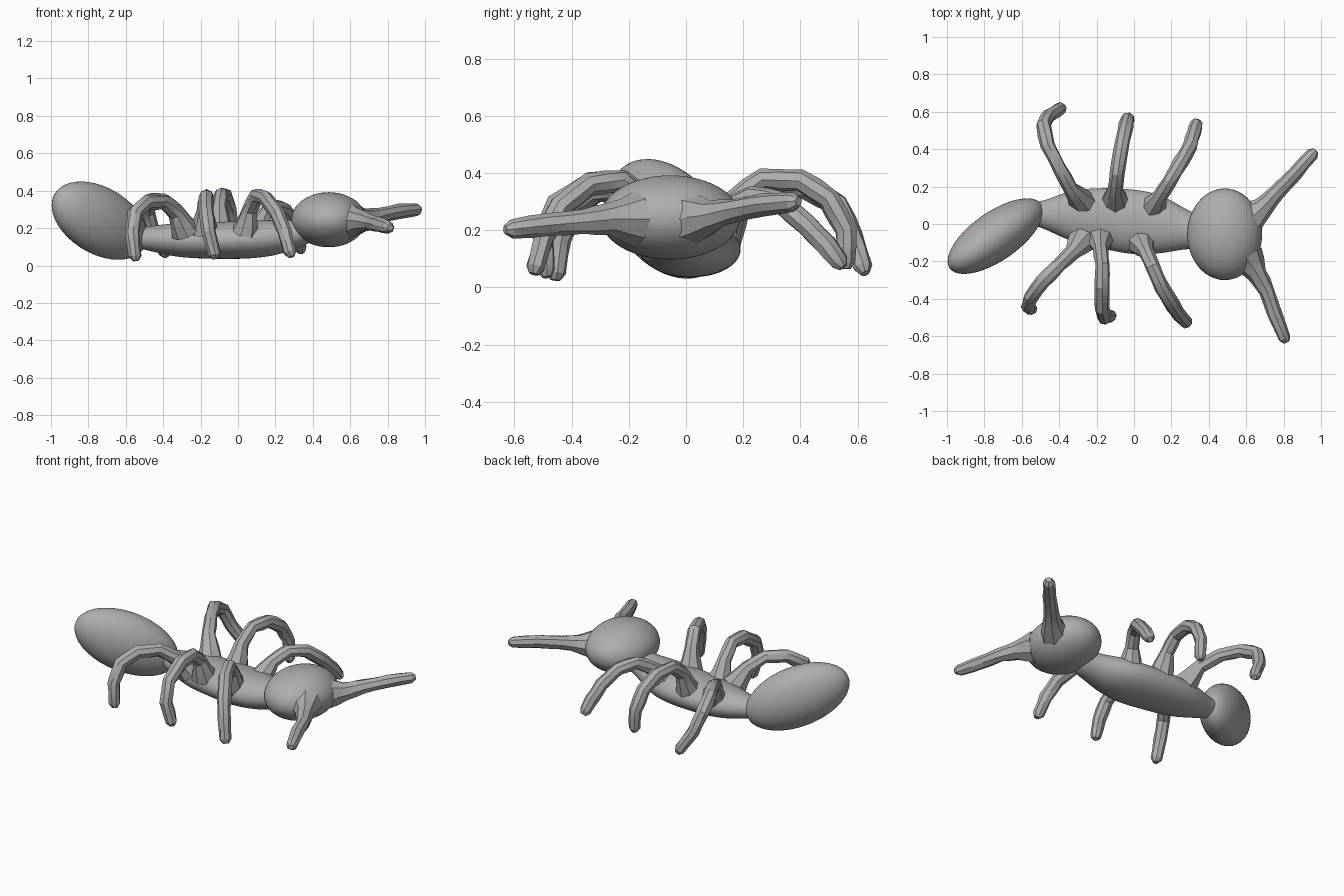
import bpy, bmesh, math, random
from mathutils import Vector

random.seed(4)
if "Cube" in bpy.data.objects:
    bpy.data.objects.remove(bpy.data.objects["Cube"], do_unlink=True)

# One plain clay grey for the whole insect
grey = bpy.data.materials.new("clay_grey")
grey.use_nodes = True
colour = (0.42, 0.42, 0.42, 1)
grey.diffuse_color = colour
grey.node_tree.nodes["Principled BSDF"].inputs["Base Color"].default_value = colour


def finish(obj, angle):
    obj.data.materials.append(grey)
    bpy.ops.object.select_all(action="DESELECT")
    obj.select_set(True)
    bpy.context.view_layer.objects.active = obj
    bpy.ops.object.shade_smooth_by_angle(angle=math.radians(angle))


def ellipsoid(name, centre, radii, pitch=0, yaw=0):
    bpy.ops.mesh.primitive_uv_sphere_add(segments=48, ring_count=24, location=centre)
    obj = bpy.context.object
    obj.name = name
    obj.scale = radii
    obj.rotation_euler = (0, math.radians(pitch), math.radians(yaw))
    finish(obj, 60)


def loft(name, points, sizes, sides, jitter=0, angle=30, subdivide=0):
    """Closed tube through points; sizes are (sideways, upward) radii."""
    bm = bmesh.new()
    points = [Vector(p) for p in points]
    last = len(points) - 1
    across = None
    rings = []
    for i, p in enumerate(points):
        along = (points[min(i + 1, last)] - points[max(i - 1, 0)]).normalized()
        if across is None:
            across = along.cross(Vector((0, 0, 1)))
        across = (across - along * across.dot(along)).normalized()
        up = across.cross(along)
        ring = []
        for k in range(sides):
            a = math.tau * k / sides
            r = 1 + random.uniform(-jitter, jitter)
            ring.append(bm.verts.new(p + across * math.cos(a) * sizes[i][0] * r
                                     + up * math.sin(a) * sizes[i][1] * r))
        rings.append(ring)
    for low, high in zip(rings, rings[1:]):
        for k in range(sides):
            n = (k + 1) % sides
            bm.faces.new((low[k], low[n], high[n], high[k]))
    bm.faces.new(rings[0])
    bm.faces.new(rings[-1])
    bmesh.ops.recalc_face_normals(bm, faces=bm.faces)
    mesh = bpy.data.meshes.new(name)
    bm.to_mesh(mesh)
    bm.free()
    obj = bpy.data.objects.new(name, mesh)
    bpy.context.collection.objects.link(obj)
    finish(obj, angle)
    if subdivide:
        obj.modifiers.new("smooth_form", "SUBSURF").levels = subdivide
        obj.modifiers["smooth_form"].render_levels = subdivide


def limb(name, points, radii):
    """Knobbly limb with a flared root and a blunt rounded tip."""
    pts = [Vector(p) for p in points]
    tip = pts[-1] + (pts[-1] - pts[-2]).normalized() * 0.025
    full = [pts[0]]
    rad = [radii[0]]
    for i in range(1, len(pts)):
        full += [(pts[i - 1] + pts[i]) / 2, pts[i]]
        rad += [(radii[i - 1] + radii[i]) / 2, radii[i]]
    full.append(tip)
    rad.append(rad[-1] * 0.5)
    loft(name, full, [(r, r) for r in rad], 8, jitter=0.08, angle=28)


# Body: abdomen, head and the long tapering thorax
ellipsoid("abdomen", (-0.74, -0.065, 0.24), (0.318, 0.13, 0.18), pitch=24, yaw=35)
ellipsoid("head", (0.485, -0.055, 0.245), (0.2, 0.245, 0.147))

thorax_path = [(-0.56, 0.06, 0.15), (-0.48, 0.05, 0.145), (-0.39, 0.05, 0.14),
               (-0.28, 0.04, 0.135), (-0.14, 0.03, 0.135), (0, 0.01, 0.135),
               (0.1, 0, 0.14), (0.2, -0.02, 0.15), (0.29, -0.035, 0.165),
               (0.4, -0.05, 0.19)]
thorax_size = [(0.06, 0.055), (0.075, 0.065), (0.12, 0.085), (0.155, 0.098),
               (0.17, 0.102), (0.18, 0.104), (0.17, 0.103), (0.14, 0.098),
               (0.1, 0.08), (0.09, 0.07)]
loft("thorax", thorax_path, thorax_size, 14, angle=80, subdivide=2)

# Six arched legs
leg_paths = {
    "right_rear_leg": [(-0.28, -0.09, 0.18), (-0.33, -0.15, 0.28), (-0.4, -0.22, 0.34),
                       (-0.49, -0.31, 0.335), (-0.55, -0.39, 0.28),
                       (-0.565, -0.44, 0.17), (-0.55, -0.455, 0.05)],
    "right_middle_leg": [(-0.18, -0.08, 0.18), (-0.18, -0.13, 0.3), (-0.17, -0.22, 0.37),
                         (-0.17, -0.33, 0.365), (-0.17, -0.45, 0.29),
                         (-0.155, -0.5, 0.18), (-0.125, -0.49, 0.06)],
    "right_front_leg": [(0.04, -0.1, 0.18), (0.065, -0.15, 0.3), (0.1, -0.23, 0.375),
                        (0.15, -0.34, 0.36), (0.21, -0.44, 0.28),
                        (0.25, -0.495, 0.18), (0.28, -0.525, 0.07)],
    "left_rear_leg": [(-0.28, 0.12, 0.18), (-0.34, 0.19, 0.3), (-0.4, 0.3, 0.35),
                      (-0.46, 0.42, 0.35), (-0.485, 0.53, 0.29),
                      (-0.455, 0.58, 0.18), (-0.39, 0.62, 0.07)],
    "left_middle_leg": [(-0.1, 0.12, 0.18), (-0.1, 0.18, 0.31), (-0.09, 0.27, 0.38),
                        (-0.07, 0.4, 0.375), (-0.05, 0.5, 0.31),
                        (-0.035, 0.56, 0.2), (-0.03, 0.56, 0.09)],
    "left_front_leg": [(0.1, 0.08, 0.17), (0.14, 0.15, 0.27), (0.19, 0.23, 0.32),
                       (0.25, 0.33, 0.3), (0.3, 0.42, 0.22),
                       (0.32, 0.49, 0.15), (0.335, 0.535, 0.09)],
}
for name, path in leg_paths.items():
    limb(name, path, [0.075, 0.042, 0.038, 0.04, 0.04, 0.038, 0.034])

# Two feelers spreading from the face
feelers = {
    "left_antenna": [(0.61, 0.02, 0.24), (0.69, 0.09, 0.25), (0.76, 0.165, 0.27),
                     (0.86, 0.27, 0.29), (0.955, 0.375, 0.3)],
    "right_antenna": [(0.6, -0.18, 0.24), (0.66, -0.27, 0.24), (0.71, -0.36, 0.23),
                      (0.75, -0.48, 0.22), (0.805, -0.61, 0.205)],
}
for name, path in feelers.items():
    limb(name, path, [0.095, 0.055, 0.042, 0.04, 0.034])
